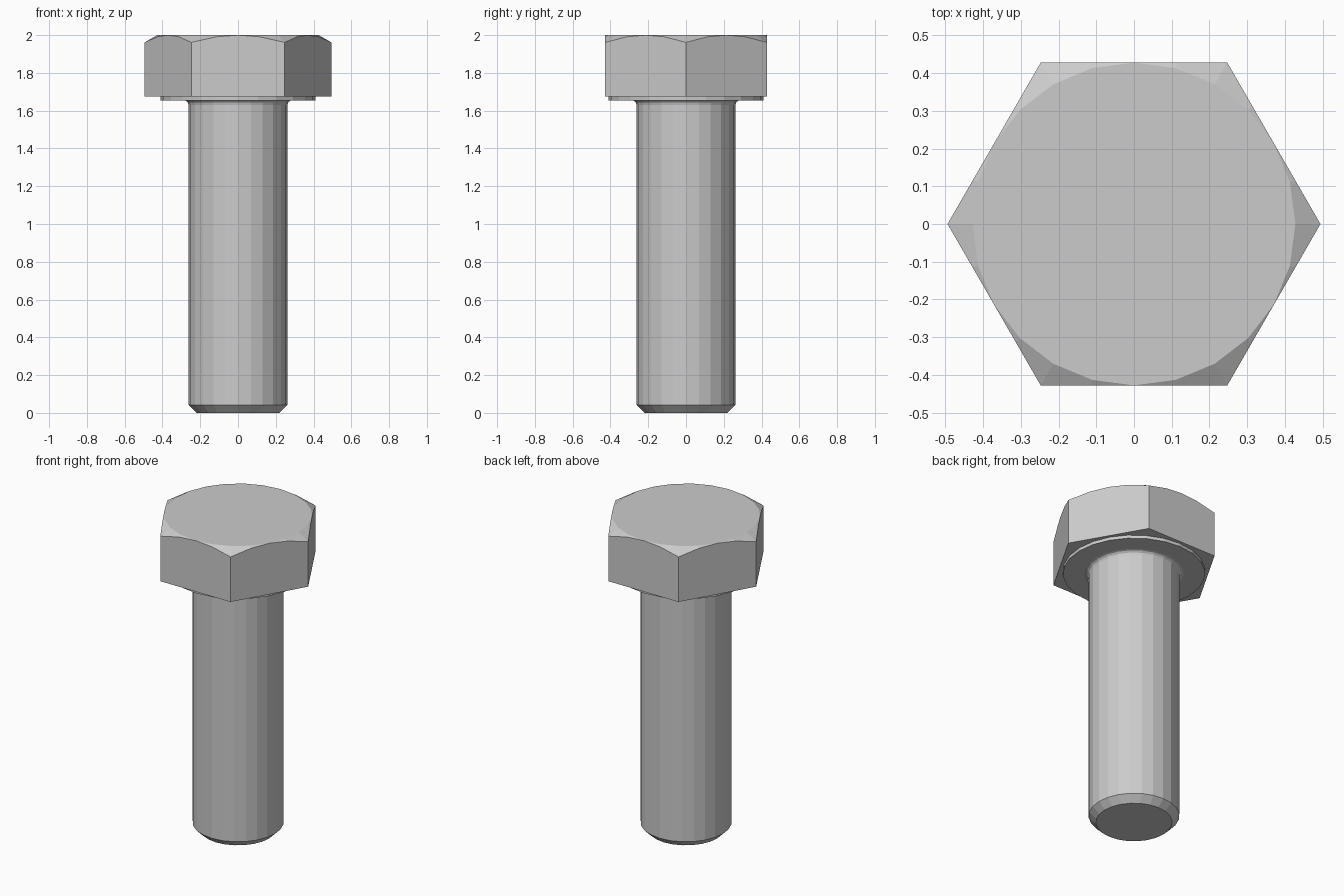
import bpy, bmesh, math

if "Cube" in bpy.data.objects:
    bpy.data.objects.remove(bpy.data.objects["Cube"])


def lathe(name, profile, sides):
    """Closed faceted solid from (radius, z) points, bottom to top."""
    bm = bmesh.new()
    rings = []
    for r, z in profile:
        rings.append([bm.verts.new((r * math.cos(2 * math.pi * i / sides),
                                    r * math.sin(2 * math.pi * i / sides), z))
                      for i in range(sides)])
    for low, high in zip(rings, rings[1:]):
        for i in range(sides):
            j = (i + 1) % sides
            bm.faces.new((low[i], low[j], high[j], high[i]))
    bm.faces.new(rings[0][::-1])
    bm.faces.new(rings[-1])
    mesh = bpy.data.meshes.new(name)
    bm.to_mesh(mesh)
    bm.free()
    obj = bpy.data.objects.new(name, mesh)
    bpy.context.collection.objects.link(obj)
    return obj


def combine(target, other, operation):
    """Apply a boolean and remove the helper."""
    mod = target.modifiers.new(operation.lower(), 'BOOLEAN')
    mod.operation = operation
    mod.solver = 'EXACT'
    mod.object = other
    bpy.context.view_layer.objects.active = target
    bpy.ops.object.modifier_apply(modifier=mod.name)
    bpy.data.objects.remove(other)


# Hexagonal head with its top corners trimmed by a 30 degree cone
bolt = lathe("hex_bolt", [(0.494, 1.675), (0.494, 2.0)], 6)
slope = 1 / math.tan(math.radians(30))
cone = lathe("corner_cutter", [(0.4275 + 0.2 * slope, 1.5),
                               (0.4275 + 0.2 * slope, 1.8),
                               (0.4275 - 0.0005 * slope, 2.0 + 0.0005)], 24)
cone.hide_render = True
combine(bolt, cone, 'INTERSECT')

# Shank: chamfered tip, fillet under the head, thin washer face
fillet = [(0.262 + 0.025 * (1 - math.cos(a)), 1.63 + 0.025 * math.sin(a))
          for a in (math.radians(d) for d in (0, 30, 60, 90))]
shank = lathe("shank", [(0.22, 0.0), (0.262, 0.042)] + fillet
              + [(0.41, 1.655), (0.41, 1.70)], 24)
combine(bolt, shank, 'UNION')
